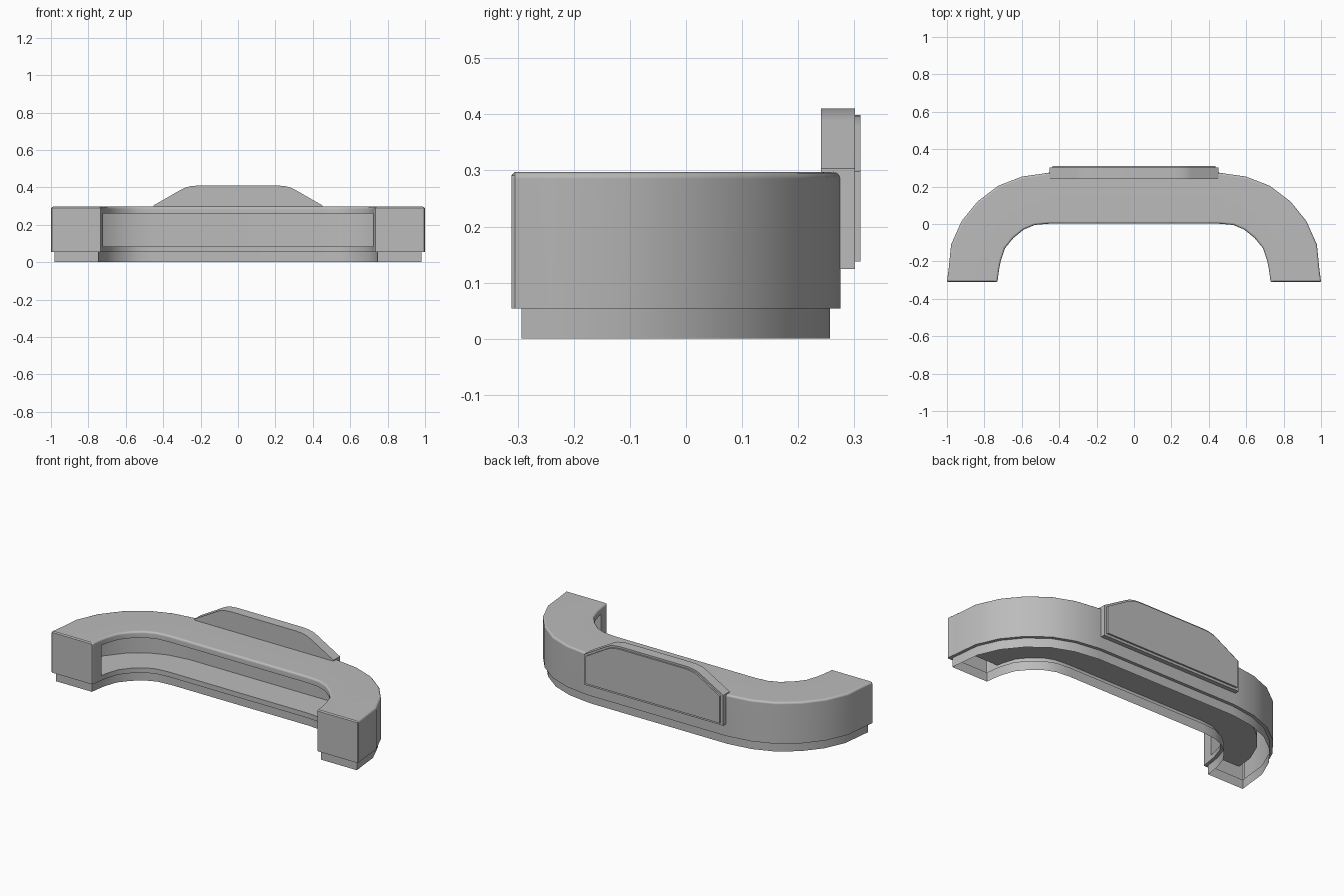
import bpy, bmesh, math

cube = bpy.data.objects.get("Cube")
if cube:
    bpy.data.objects.remove(cube, do_unlink=True)

grey = bpy.data.materials.new("plain_grey")
grey.use_nodes = True
grey.diffuse_color = (0.5, 0.5, 0.5, 1)
grey.node_tree.nodes["Principled BSDF"].inputs["Base Color"].default_value = (0.5, 0.5, 0.5, 1)

# Plan curve of the counter: matching points of the inner and outer edge, recess end to middle
INNER = [(.721, -.24), (.713, -.2), (.69, -.13), (.645, -.075), (.59, -.03), (.53, -.005), (.45, .002)]
OUTER = [(.991, -.24), (.978, -.11), (.922, .015), (.837, .12), (.725, .205), (.6, .253), (.45, .275)]
# Leg end: softened front edge, full front, plinth front
FRONT, FULL, SETBACK = [((.730, -.311), (1, -.311)), ((.730, -.305), (1, -.305)),
                        ((.728, -.293), (.998, -.293))]
CURVE = list(zip(INNER, OUTER))


def place(profile, station):
    """Put a (t, z) profile across the counter; t runs from inner to outer edge."""
    a, b = station
    return [(a[0] + t * (b[0] - a[0]), a[1] + t * (b[1] - a[1]), z) for t, z in profile]


def add_face(bm, points):
    return bm.faces.new([bm.verts.new(p) for p in points])


def skin(bm, rings, closed=False):
    """Skin a row of equal-length rings."""
    for a, b in zip(rings, rings[1:]):
        n = len(a)
        for i in range(n if closed else n - 1):
            j = (i + 1) % n
            add_face(bm, (a[i], a[j], b[j], b[i]))


def finish(name, bm):
    bmesh.ops.remove_doubles(bm, verts=bm.verts, dist=.0002)
    bmesh.ops.recalc_face_normals(bm, faces=bm.faces)
    mesh = bpy.data.meshes.new(name)
    bm.to_mesh(mesh)
    bm.free()
    obj = bpy.data.objects.new(name, mesh)
    bpy.context.collection.objects.link(obj)
    mesh.materials.append(grey)
    bpy.ops.object.select_all(action='DESELECT')
    obj.select_set(True)
    bpy.context.view_layer.objects.active = obj
    bpy.ops.object.shade_smooth_by_angle(angle=math.radians(35))
    mod = obj.modifiers.new("even_shading", 'WEIGHTED_NORMAL')
    mod.keep_sharp = True


# Cross-section, from the inner bottom edge over the rounded top to the outer bottom edge
R, TOP, BOTTOM, SHELF, LIP, DEPTH = .012, .297, .054, .083, .26, .7
P0, P1 = .068, .934
tr = R / .27
arc = [(math.cos(math.radians(a)), math.sin(math.radians(a))) for a in (0, 30, 60, 90)]
over_top = [(tr - tr * c, TOP - R + R * s) for c, s in arc]
over_top += [(1 - tr + tr * c, TOP - R + R * s) for c, s in reversed(arc)]
over_top.append((1, BOTTOM))
recess = [(0, SHELF), (DEPTH, SHELF), (DEPTH, LIP), (0, LIP)]
solid = [(0, BOTTOM), (0, SHELF), (0, LIP)] + over_top
hollow = [(0, BOTTOM)] + recess + over_top
soft = [(.5 + (t - .5) * .965, min(z, TOP - .006)) for t, z in solid]

# Counter shell, open underneath: half is built, then mirrored
bm = bmesh.new()
skin(bm, [place(hollow, s) for s in CURVE])
add_face(bm, place(recess, CURVE[0]))

# Solid leg end
skin(bm, [place(soft, FRONT)] + [place(solid, s) for s in (FULL, SETBACK, CURVE[0])])
add_face(bm, place(soft, FRONT))

# Plinth set back under the shell
plinth_path = [SETBACK] + CURVE
for edge, t in ((0, P0), (1, P1)):
    skin(bm, [place([(edge, BOTTOM), (t, BOTTOM), (t, 0)], s) for s in plinth_path])
add_face(bm, place([(P0, 0), (P1, 0), (P1, BOTTOM), (P0, BOTTOM)], SETBACK))
add_face(bm, place([soft[0], soft[-1]], FRONT) + place([(1, BOTTOM)], FULL)
         + place([(1, BOTTOM), (P1, BOTTOM), (P0, BOTTOM), (0, BOTTOM)], SETBACK)
         + place([(0, BOTTOM)], FULL))

# Mirror the half and bridge the straight middle
copy = bmesh.ops.duplicate(bm, geom=bm.verts[:] + bm.edges[:] + bm.faces[:])
for v in copy["geom"]:
    if isinstance(v, bmesh.types.BMVert):
        v.co.x = -v.co.x
section = [(P0, 0), (P0, BOTTOM)] + hollow + [(P1, BOTTOM), (P1, 0)]
middle = place(section, CURVE[-1])
skin(bm, [middle, [(-x, y, z) for x, y, z in middle]])
finish("counter_shell", bm)


# Sign board on the back: a thick plate and a slimmer raised plate
def board(name, half, y0, y1):
    outline = half + [(-x, z) for x, z in reversed(half)]
    rings = [[(x, y, z) for x, z in outline] for y in (y0, y1)]
    bm = bmesh.new()
    skin(bm, rings, closed=True)
    for ring in rings:
        add_face(bm, ring)
    finish(name, bm)


board("back_board", [(.453, .124), (.453, .303), (.305, .388), (.28, .4),
                     (.25, .407), (.215, .41)], .241, .301)
board("back_board_face", [(.437, .138), (.437, .298), (.3, .378), (.275, .39),
                          (.247, .396), (.215, .399)], .300, .311)
